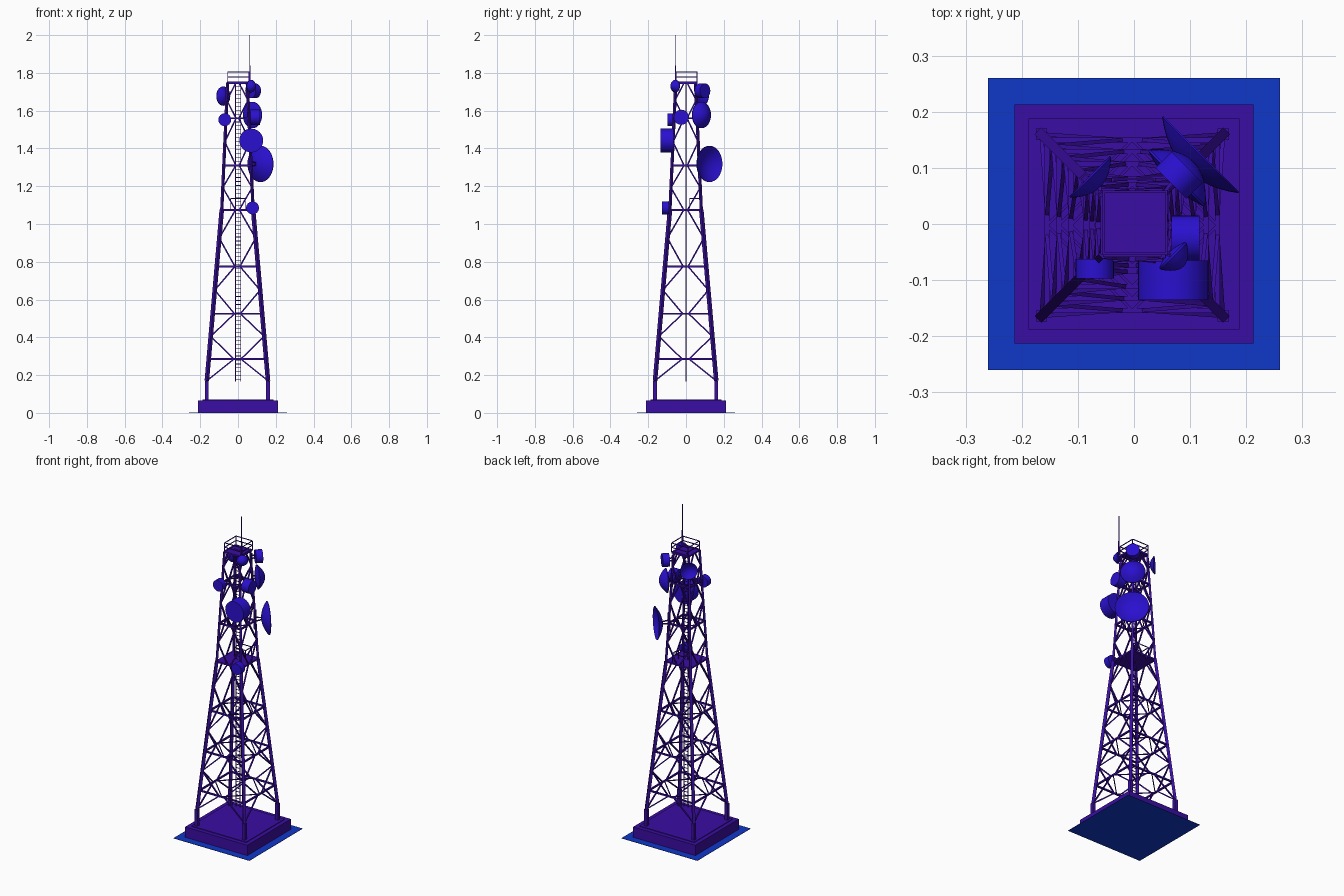
import bpy, bmesh, math
from mathutils import Vector, Matrix

if "Cube" in bpy.data.objects:
    bpy.data.objects.remove(bpy.data.objects["Cube"])


def material(name, color):
    m = bpy.data.materials.new(name)
    m.diffuse_color = (*color, 1)
    m.use_nodes = True
    m.node_tree.nodes["Principled BSDF"].inputs["Base Color"].default_value = m.diffuse_color
    return m


STEEL = material("violet_steel", (0.042, 0.004, 0.366))
DISH = material("blue_dish", (0.023, 0.005, 0.63))
GROUND = material("blue_ground", (0.005, 0.038, 0.58))
OX, OY = -0.003, -0.002


def finish(name, bm, mat, smooth=False):
    me = bpy.data.meshes.new(name)
    bm.normal_update()
    bm.to_mesh(me)
    bm.free()
    ob = bpy.data.objects.new(name, me)
    bpy.context.collection.objects.link(ob)
    me.materials.append(mat)
    if smooth:
        bpy.context.view_layer.objects.active = ob
        ob.select_set(True)
        bpy.ops.object.shade_smooth_by_angle(angle=math.radians(35))
        ob.select_set(False)
    return ob


def box(bm, lo, hi):
    lo, hi = Vector(lo), Vector(hi)
    mid, size = (lo + hi) / 2, hi - lo
    bmesh.ops.create_cube(bm, size=1, matrix=Matrix.Translation(mid) @ Matrix.Diagonal((*size, 1)))


def beam(bm, a, b, w):
    a, b = Vector(a), Vector(b)
    d = b - a
    up = 'X' if abs(d.z) > 0.9 * d.length else 'Z'
    rot = d.to_track_quat('Y', up).to_matrix().to_4x4()
    mat = Matrix.Translation((a + b) / 2) @ rot @ Matrix.Diagonal((w, d.length, w, 1))
    bmesh.ops.create_cube(bm, size=1, matrix=mat)


# half-width of the tower at each height
PROFILE = [(0.06, 0.162), (0.17, 0.162), (1.075, 0.083), (1.75, 0.052)]


def half(z):
    for (z0, h0), (z1, h1) in zip(PROFILE, PROFILE[1:]):
        if z <= z1:
            return h0 + (h1 - h0) * (z - z0) / (z1 - z0)
    return PROFILE[-1][1]


def side_point(k, u, z):
    """Point on tower side k, u from -1 to 1 across the side."""
    h = half(z)
    x, y = u * h, -h
    for _ in range(k):
        x, y = -y, x
    return Vector((x + OX, y + OY, z))


# ground and foundation
bm = bmesh.new()
box(bm, (-0.26, -0.26, 0), (0.26, 0.26, 0.002))
finish("ground", bm, GROUND)
bm = bmesh.new()
box(bm, (-0.213, -0.213, 0.001), (0.213, 0.213, 0.066))
box(bm, (-0.188, -0.188, 0.06), (0.188, 0.188, 0.07))
finish("foundation", bm, STEEL)

# corner legs
bm = bmesh.new()
for k in range(4):
    for (z0, _), (z1, _), w in zip(PROFILE, PROFILE[1:], (0.02, 0.017, 0.012)):
        beam(bm, side_point(k, -1, z0), side_point(k, -1, z1), w)
finish("tower_legs", bm, STEEL)

# horizontal girts and diamond bracing
LEVELS = [0.17, 0.285, 0.525, 0.775, 1.075, 1.31, 1.56, 1.75]
bm = bmesh.new()
for k in range(4):
    for z in LEVELS[1:]:
        beam(bm, side_point(k, -1, z), side_point(k, 1, z), 0.009)
    for i, (z0, z1) in enumerate(zip(LEVELS, LEVELS[1:])):
        zm = (z0 + z1) / 2
        for s in (-1, 1):
            if i == 0:
                beam(bm, side_point(k, s, z0), side_point(k, s * 0.12, z1), 0.007)
            else:
                beam(bm, side_point(k, s * 0.12, z0), side_point(k, s, zm), 0.007)
                beam(bm, side_point(k, s, zm), side_point(k, s * 0.12, z1), 0.007)
# horizontal plan bracing
for z in LEVELS[1:-1]:
    for k in range(4):
        beam(bm, side_point(k, 0, z), side_point((k + 1) % 4, 0, z), 0.005)
finish("tower_bracing", bm, STEEL)

# platforms
bm = bmesh.new()
box(bm, (-0.083, -0.083, 1.07), (0.08, 0.08, 1.079))
finish("middle_platform", bm, STEEL)
bm = bmesh.new()
box(bm, (-0.055, -0.053, 1.742), (0.058, 0.06, 1.752))
box(bm, (-0.027, 0.005, 1.752), (0.033, 0.05, 1.754))
finish("top_platform", bm, STEEL)


def railing(name, x0, x1, y0, y1, z0, z1, mids):
    bm = bmesh.new()
    c = [(x0, y0), (x1, y0), (x1, y1), (x0, y1)]
    for i in range(4):
        a, b = c[i], c[(i + 1) % 4]
        beam(bm, (*a, z0), (*a, z1), 0.004)
        for z in mids + [z1]:
            beam(bm, (*a, z), (*b, z), 0.004)
    finish(name, bm, STEEL)


railing("top_railing", -0.054, 0.058, -0.053, 0.058, 1.75, 1.805, [1.778])
railing("hatch_railing", -0.038, 0.038, 0.02, 0.08, 1.075, 1.135, [])

# ladder
bm = bmesh.new()
for x in (-0.013, 0.015):
    beam(bm, (x, 0, 0.165), (x, 0, 1.75), 0.004)
for i in range(75):
    beam(bm, (-0.013, 0, 0.175 + i * 0.021), (0.015, 0, 0.175 + i * 0.021), 0.003)
finish("ladder", bm, STEEL)

# whip antenna
bm = bmesh.new()
beam(bm, (0.063, -0.055, 1.72), (0.063, -0.055, 1.84), 0.006)
beam(bm, (0.063, -0.055, 1.84), (0.063, -0.055, 2.0), 0.003)
finish("whip_antenna", bm, STEEL)


def lathe(name, profile, center, facing):
    """Spin (radius, offset along facing) points around the facing axis."""
    bm = bmesh.new()
    vs = [bm.verts.new((r, 0, h)) for r, h in profile]
    es = [bm.edges.new(p) for p in zip(vs, vs[1:])]
    bmesh.ops.spin(bm, geom=vs + es, cent=(0, 0, 0), axis=(0, 0, 1), angle=math.tau, steps=32)
    bmesh.ops.remove_doubles(bm, verts=bm.verts, dist=1e-5)
    bmesh.ops.recalc_face_normals(bm, faces=bm.faces)
    rot = Vector(facing).to_track_quat('Z', 'Y').to_matrix().to_4x4()
    bm.transform(Matrix.Translation(center) @ rot)
    finish(name, bm, DISH, True)


def arc(r, depth, n=6):
    return [(r * i / n, depth * (1 - (i / n) ** 2)) for i in range(n + 1)]


def dish(name, kind, center, facing, r, depth):
    f = Vector((*facing, 0)).normalized()
    if kind == "drum":
        prof = [(0, -depth / 2), (r, -depth / 2), (r, depth / 2), (0, depth / 2)]
    elif kind == "dome":
        prof = arc(r, depth) + [(r, -0.004)] + [(x, -0.004 - h * 0.3) for x, h in arc(r, depth)[::-1]]
    else:
        prof = arc(r, -depth) + [(x, h - 0.003) for x, h in arc(r, -depth)[::-1]]
    lathe(name, prof, center, f)
    # mounting arm back to the nearest leg
    c = Vector(center)
    h = half(c.z)
    leg = Vector((math.copysign(h, c.x) + OX, math.copysign(h, c.y) + OY, c.z))
    back = c - f * (depth * 0.5 if kind == "drum" else depth if kind == "bowl" else 0.01)
    bm = bmesh.new()
    for dz in (-0.012, 0.012):
        if (back - leg).length > 0.004:
            beam(bm, back + Vector((0, 0, dz * 0.5)), leg + Vector((0, 0, dz)), 0.006)
    beam(bm, leg - Vector((0, 0, r * 0.6)), leg + Vector((0, 0, r * 0.6)), 0.012)
    finish(name + "_mount", bm, STEEL)


dish("large_bowl_dish", "bowl", (0.12, 0.125, 1.318), (1, 1), 0.096, 0.036)
dish("rear_dome_dish", "dome", (0.078, 0.083, 1.577), (1, 1), 0.07, 0.04)
dish("rear_drum_dish", "drum", (0.08, 0.087, 1.705), (1, 1), 0.039, 0.04)
dish("large_drum_dish", "drum", (0.07, -0.1, 1.442), (0, -1), 0.063, 0.07)
dish("left_bowl_dish", "bowl", (-0.079, 0.085, 1.677), (-1, 1), 0.051, 0.024)
dish("left_drum_dish", "drum", (-0.07, -0.08, 1.552), (0, -1), 0.034, 0.035)
dish("right_drum_dish", "drum", (0.092, -0.025, 1.565), (1, 0), 0.04, 0.05)
dish("small_dome_dish", "dome", (0.071, -0.058, 1.73), (1, -1), 0.033, 0.025)
dish("low_drum_dish", "drum", (0.077, -0.108, 1.085), (0, -1), 0.034, 0.037)
